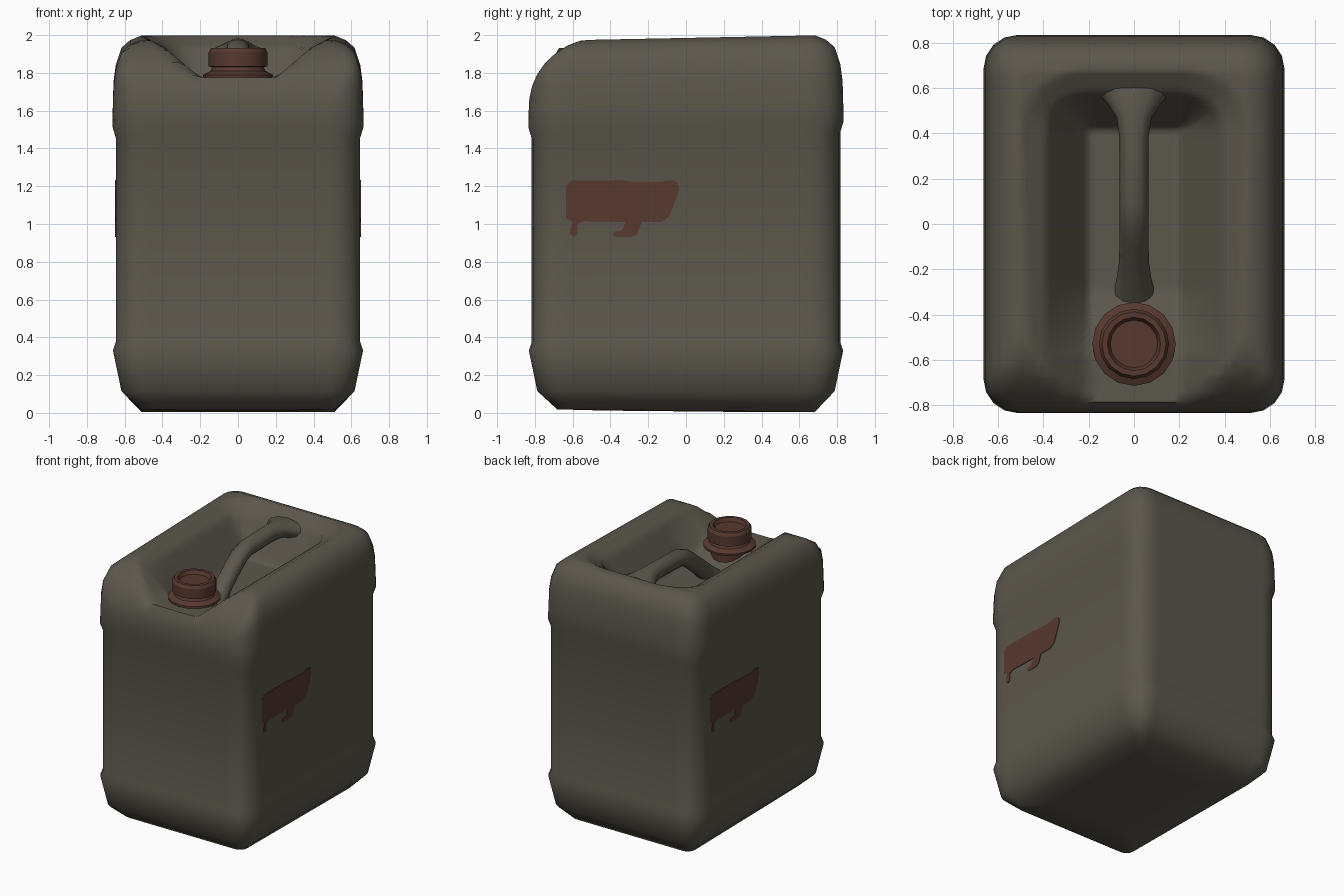
import bpy, bmesh, math
from mathutils import Vector

if "Cube" in bpy.data.objects:
    bpy.data.objects.remove(bpy.data.objects["Cube"])

HX, HY = 0.662, 0.832


def material(name, rgb):
    m = bpy.data.materials.new(name)
    m.diffuse_color = (*rgb, 1)
    m.use_nodes = True
    m.node_tree.nodes["Principled BSDF"].inputs["Base Color"].default_value = m.diffuse_color
    return m


OLIVE = material("olive grey plastic", (0.105, 0.095, 0.073))
RED = material("rust red", (0.095, 0.041, 0.030))


def finish(name, bm, mat, angle):
    bmesh.ops.recalc_face_normals(bm, faces=bm.faces)
    me = bpy.data.meshes.new(name)
    bm.to_mesh(me)
    bm.free()
    me.materials.append(mat)
    ob = bpy.data.objects.new(name, me)
    bpy.context.collection.objects.link(ob)
    bpy.ops.object.select_all(action='DESELECT')
    ob.select_set(True)
    bpy.context.view_layer.objects.active = ob
    bpy.ops.object.shade_smooth_by_angle(angle=math.radians(angle))
    return ob


def loft(name, rings, mat, angle):
    """Skin a list of equal-length point rings and close both ends."""
    bm = bmesh.new()
    loops = [[bm.verts.new(p) for p in ring] for ring in rings]
    for a, b in zip(loops, loops[1:]):
        for i in range(len(a)):
            j = (i + 1) % len(a)
            bm.faces.new((a[i], a[j], b[j], b[i]))
    bm.faces.new(loops[0])
    bm.faces.new(loops[-1])
    return finish(name, bm, mat, angle)


def rounded_rect(inset, z, div=24, seg=4):
    """Ring with rounded corners and evenly divided straight sides."""
    hx, hy = HX - inset, HY - inset
    r = max(0.004, 0.15 - 0.6 * max(inset, 0))
    corners = []
    for k, (sx, sy) in enumerate(((1, 1), (-1, 1), (-1, -1), (1, -1))):
        corners.append([Vector((sx * (hx - r) + r * math.cos(a), sy * (hy - r) + r * math.sin(a), z))
                        for a in [(k + i / seg) * math.pi / 2 for i in range(seg + 1)]])
    pts = []
    for k in range(4):
        pts += corners[k]
        a, b = corners[k][-1], corners[(k + 1) % 4][0]
        pts += [a.lerp(b, i / div) for i in range(1, div)]
    return pts


def ceiling(x, y):
    """Highest allowed top surface: rounded front shoulder and the handle valley."""
    t = min(1, max(0, (-0.45 - y) / 0.382))
    front = 1.62 + 0.365 * math.sqrt(1 - t * t) if y < -0.45 else 3
    s = min(1, max(0, (y + 0.58) / 0.28))
    floor = 1.775 - 0.125 * s
    d = math.hypot(max(0, (abs(x) - 0.2) / 0.19), max(0, (y - 0.42) / 0.16))
    wall = floor + (1.935 - floor) * d if d < 1 else 1.935 + (d - 1) * 0.1
    return min(front, wall)


# Body: bottom, two raised bands, shoulder and recessed top
profile = [(0.4, 0.008), (0.15, 0.012), (0.045, 0.115), (0.0, 0.33), (0.015, 0.375),
           (0.015, 1.47), (-0.003, 1.53), (0.0, 1.64), (0.003, 1.74), (0.015, 1.83),
           (0.045, 1.92), (0.09, 1.96), (0.15, 1.985)]
profile += [(0.15 + 0.018 * i, 1.985) for i in range(1, 29)]
rings = []
for inset, z in profile:
    ring = rounded_rect(inset, z)
    for p in ring:
        if z > 1.4:
            p.z = min(p.z + 0.02 * p.y, ceiling(p.x, p.y) if z > 1.6 else 3)
        elif z < 0.1:
            p.z -= 0.01 * p.y
    rings.append(ring)
loft("can_body", rings, OLIVE, 60)

# Carry handle: y, z, half width, half height along its path
path = [(-0.33, 1.60, 0.11, 0.07), (-0.26, 1.66, 0.08, 0.065), (-0.17, 1.74, 0.066, 0.06),
        (-0.06, 1.83, 0.064, 0.06), (0.02, 1.89, 0.064, 0.06), (0.10, 1.915, 0.064, 0.062),
        (0.38, 1.922, 0.064, 0.062), (0.47, 1.918, 0.078, 0.062), (0.52, 1.91, 0.11, 0.065),
        (0.58, 1.89, 0.16, 0.07)]
rings = []
for i, (y, z, w, h) in enumerate(path):
    a, b = path[max(i - 1, 0)], path[min(i + 1, len(path) - 1)]
    t = Vector((0, b[0] - a[0], b[1] - a[1])).normalized()
    up = Vector((0, -t.z, t.y))
    rings.append([Vector((w * math.cos(q), y, z)) + up * h * math.sin(q)
                  for q in [k * math.tau / 12 for k in range(12)]])
loft("carry_handle", rings, OLIVE, 60)

# Screw cap with neck, flange and recessed top: radius, z
cap = [(0.13, 1.62), (0.13, 1.765), (0.185, 1.775), (0.185, 1.79), (0.145, 1.81), (0.135, 1.83),
       (0.155, 1.835), (0.155, 1.91), (0.142, 1.932), (0.118, 1.932), (0.105, 1.905)]
loft("screw_cap", [[Vector((r * math.cos(q), -0.53 + r * math.sin(q), z))
                    for q in [k * math.tau / 16 for k in range(16)]] for r, z in cap], RED, 30)

# Painted patch with drips on both sides: y, z outline
outline = [(-.635, 1.03), (-.635, 1.2), (-.605, 1.23), (-.33, 1.232), (-.28, 1.222), (-.14, 1.222),
           (-.08, 1.233), (-.045, 1.22), (-.035, 1.18), (-.09, 1.04), (-.13, 1.01), (-.235, 1.01),
           (-.26, .945), (-.29, .93), (-.37, .93), (-.39, .945), (-.38, .96), (-.34, .965),
           (-.32, 1.01), (-.54, 1.015), (-.575, 1.0), (-.575, .945), (-.59, .932), (-.612, .945),
           (-.615, .965), (-.6, 1.01)]
for name, s in (("right_patch", 1), ("left_patch", -1)):
    loft(name, [[Vector((s * x, s * y, z)) for y, z in outline] for x in (0.644, 0.651)], RED, 30)
